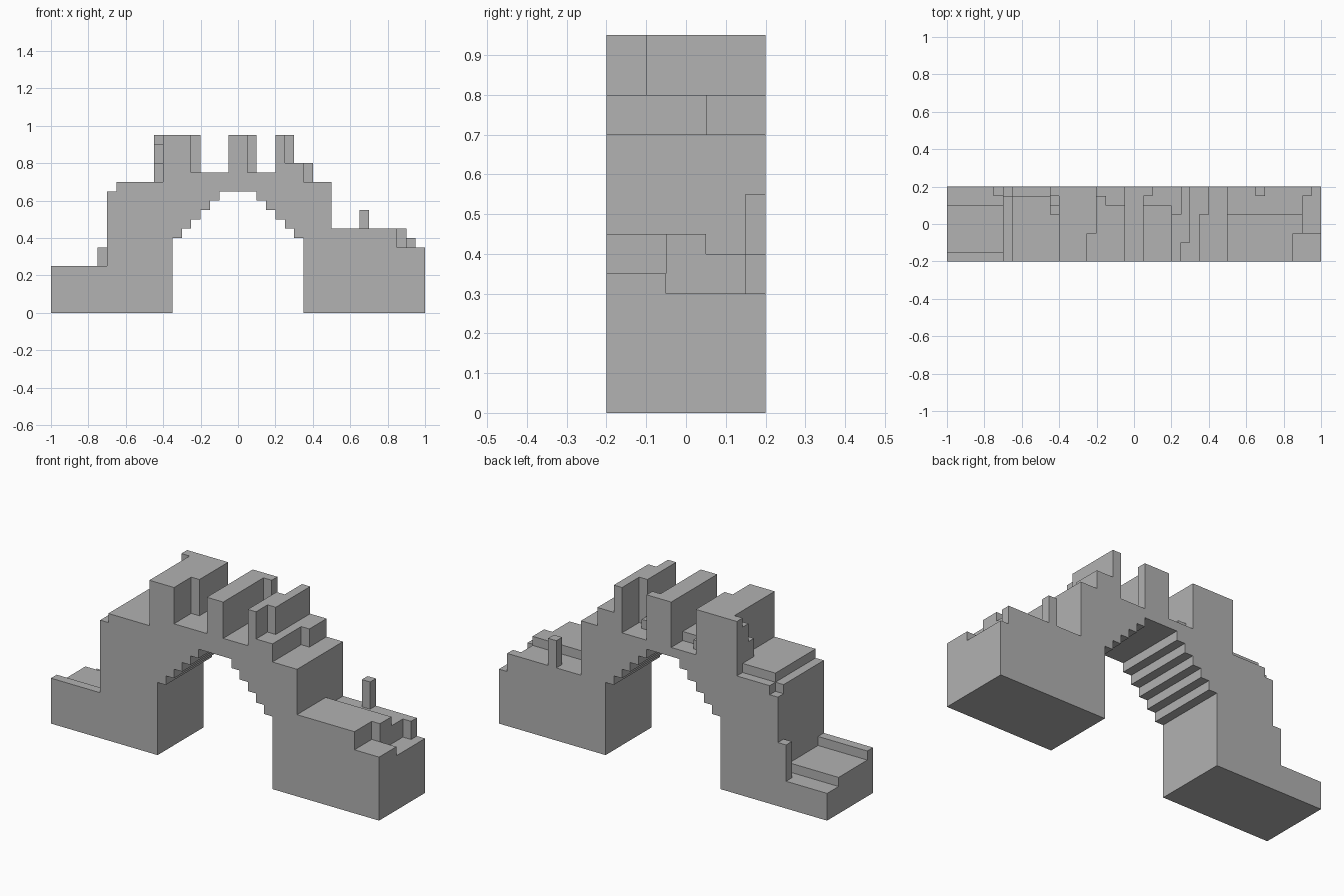
import bpy
import bmesh

BLOCK = 0.05          # edge length of one building block
FRONT, BACK = -4, 4   # depth limits of the bridge, in blocks

default_cube = bpy.data.objects.get("Cube")
if default_cube:
    bpy.data.objects.remove(default_cube, do_unlink=True)

# One plain stone colour
stone = bpy.data.materials.new("stone_grey")
stone.use_nodes = True
stone_colour = (0.445, 0.445, 0.445, 1.0)
stone.diffuse_color = stone_colour
stone.node_tree.nodes["Principled BSDF"].inputs["Base Color"].default_value = stone_colour

heights = {}      # top of each block column
part_of = {}      # part that each block column belongs to


def fill(part, left, right, height, front=FRONT, back=BACK):
    """Raise a rectangle of block columns to a height; later calls override."""
    for x in range(left, right):
        for y in range(front, back):
            heights[x, y] = height
            part_of[x, y] = part


def arch_underside(x):
    """Stepped ceiling of the opening; columns outside it reach the ground."""
    distance = int(abs(x + 0.5))
    return min(13, 14 - distance) if distance < 7 else 0


# Low terrace at the -x end: floor, front kerb, sunken back strip, post
part = "low_terrace"
fill(part, -20, -14, 4)
fill(part, -20, -14, 5, back=-3)
fill(part, -20, -14, 3, front=2)
fill(part, -15, -14, 7, front=3)

# Shoulder with a worn back edge
part = "shoulder"
fill(part, -14, -13, 13)
fill(part, -14, -13, 12, front=3)
fill(part, -13, -8, 14)
fill(part, -13, -9, 13, front=3)

# Broad battlement with a crumbling stair on its outer back corner
part = "broad_battlement"
for step, height in enumerate((16, 18, 19), start=1):
    fill(part, -9, -8, height, front=step, back=step + 1)
fill(part, -8, -4, 19)
fill(part, -5, -4, 15, back=-1)

# Walkway gap beside the broad battlement
part = "first_walkway"
fill(part, -4, -1, 15)
fill(part, -4, -3, 14, front=3)
fill(part, -3, -1, 14, front=2)

# Middle battlement and the second walkway gap
part = "second_walkway"
fill(part, 1, 4, 15)
fill(part, 1, 4, 14, front=2)
fill(part, 4, 5, 14, front=1)
part = "middle_battlement"
fill(part, -1, 1, 19)
fill(part, 1, 2, 19, front=3)

# Thin battlement, offset halfway along its length
part = "thin_battlement"
fill(part, 4, 5, 19, back=1)
fill(part, 5, 6, 19, front=-2)
fill(part, 5, 6, 16, back=-2)

# Steps leading down from the thin battlement
part = "upper_steps"
fill(part, 6, 10, 14)
fill(part, 6, 7, 16)
fill(part, 7, 8, 16, front=1)

# High terrace at the +x end: two levels, broken corner, post
part = "high_terrace"
fill(part, 10, 18, 9, back=1)
fill(part, 10, 18, 8, front=1)
fill(part, 17, 20, 7, back=-1)
fill(part, 18, 20, 6, front=-1)
fill(part, 18, 19, 8, front=3)
fill(part, 13, 14, 11, front=3)

# Solid blocks, used to keep only the outer skin
solid = {(x, y, z) for (x, y), top in heights.items()
         for z in range(arch_underside(x), top)}


def build_part(name):
    """Make the exposed skin of one part and merge its flat faces."""
    bm = bmesh.new()
    for cell in solid:
        if part_of[cell[:2]] != name:
            continue
        for axis in range(3):
            u, v = (axis + 1) % 3, (axis + 2) % 3
            for side in (0, 1):
                neighbour = list(cell)
                neighbour[axis] += 1 if side else -1
                if tuple(neighbour) in solid:
                    continue
                corners = []
                for du, dv in ((0, 0), (1, 0), (1, 1), (0, 1)):
                    corner = list(cell)
                    corner[axis] += side
                    corner[u] += du
                    corner[v] += dv
                    corners.append(bm.verts.new([c * BLOCK for c in corner]))
                bm.faces.new(corners if side else corners[::-1])
    bmesh.ops.remove_doubles(bm, verts=bm.verts, dist=BLOCK / 100)
    bmesh.ops.dissolve_limit(bm, angle_limit=0.01, verts=bm.verts, edges=bm.edges)
    mesh = bpy.data.meshes.new(name)
    bm.to_mesh(mesh)
    bm.free()
    mesh.materials.append(stone)
    bpy.context.scene.collection.objects.link(bpy.data.objects.new(name, mesh))


for part_name in sorted(set(part_of.values())):
    build_part(part_name)
